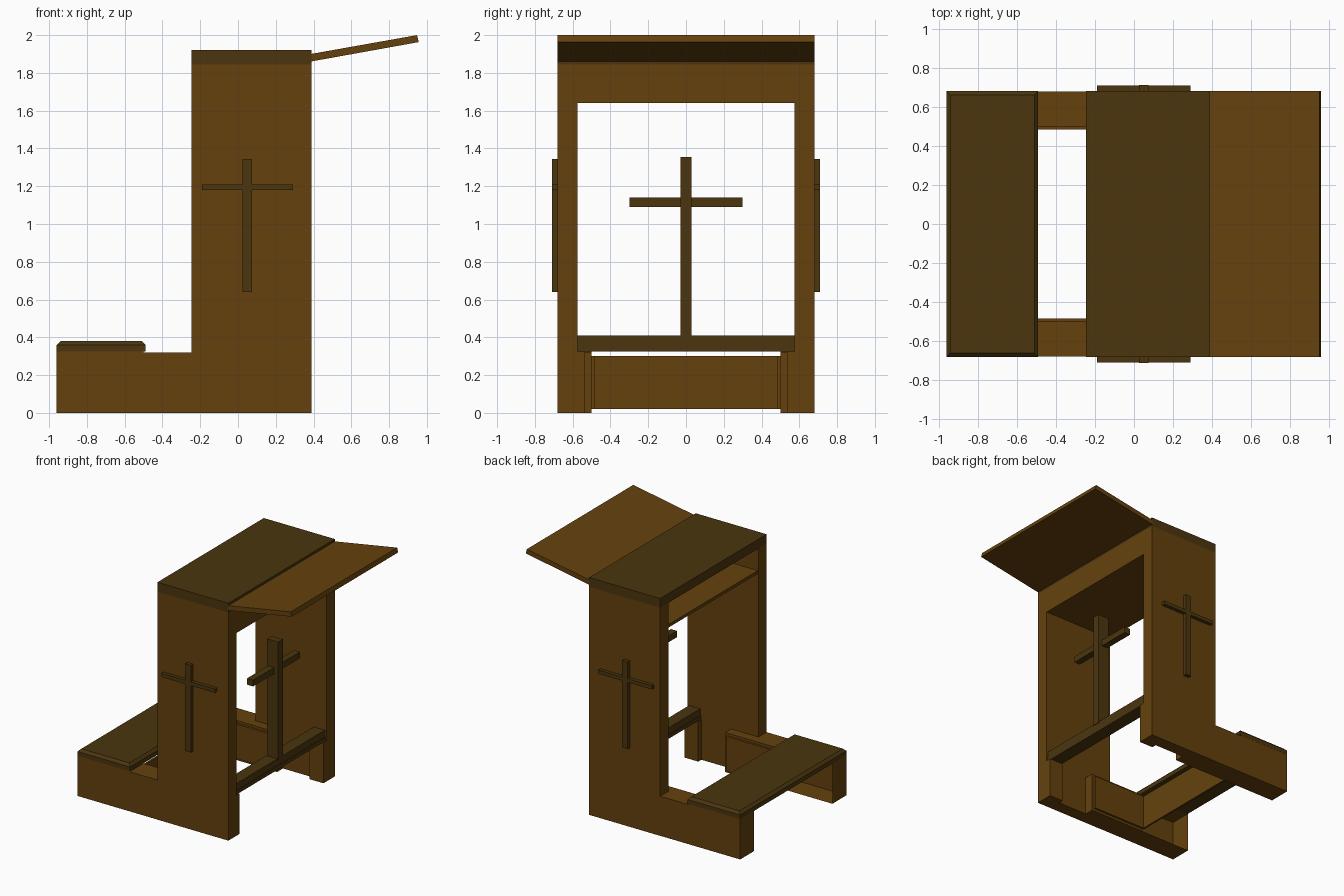
import bpy, bmesh, math

if "Cube" in bpy.data.objects:
    bpy.data.objects.remove(bpy.data.objects["Cube"])


def material(name, rgb):
    m = bpy.data.materials.new(name)
    m.diffuse_color = (*rgb, 1)
    m.use_nodes = True
    m.node_tree.nodes["Principled BSDF"].inputs["Base Color"].default_value = m.diffuse_color
    return m


OAK = material("oak brown", (0.128, 0.053, 0.004))
DARK = material("dark walnut", (0.07, 0.036, 0.0045))


def finish(name, bm, mat):
    mesh = bpy.data.meshes.new(name)
    bm.to_mesh(mesh)
    bm.free()
    mesh.materials.append(mat)
    ob = bpy.data.objects.new(name, mesh)
    bpy.context.collection.objects.link(ob)
    return ob


def box(name, x, y, z, mat, open_dirs=()):
    """Box from three ranges; faces pointing along open_dirs are left out."""
    bm = bmesh.new()
    bmesh.ops.create_cube(bm, size=1)
    for v in bm.verts:
        v.co = [r[0] if c < 0 else r[1] for c, r in zip(v.co, (x, y, z))]
    bm.normal_update()
    gone = [f for f in bm.faces
            if any(f.normal.dot(d) > 0.9 for d in map(vec, open_dirs))]
    bmesh.ops.delete(bm, geom=gone, context='FACES')
    return finish(name, bm, mat)


def vec(d):
    from mathutils import Vector
    return Vector(d)


def extrude_profile(name, pts, y0, y1, mat):
    """Prism from an x-z outline, running from y0 to y1."""
    bm = bmesh.new()
    f = bm.faces.new([bm.verts.new((x, y0, z)) for x, z in pts])
    ext = bmesh.ops.extrude_face_region(bm, geom=[f])
    for v in ext["geom"]:
        if isinstance(v, bmesh.types.BMVert):
            v.co.y = y1
    bmesh.ops.recalc_face_normals(bm, faces=bm.faces)
    return finish(name, bm, mat)


for s, side in ((-1, "front"), (1, "back")):
    def yr(a, b):
        return sorted((s * a, s * b))

    # upright side panel and low side rail
    box(side + "_upright", (-0.245, 0.39), yr(0.575, 0.68), (0, 1.845), OAK)
    box(side + "_rail", (-0.5, 0.0), yr(0.5, 0.679), (0, 0.32), OAK, [(-1, 0, 0)])
    # hollow rail end under the kneeler
    box(side + "_rail_end", (-0.96, -0.5), yr(0.5, 0.679), (0, 0.325), OAK,
        [(0, -s, 0), (1, 0, 0)])
    box(side + "_foot_block", (0.265, 0.39), yr(0.535, 0.58), (0, 0.325), OAK)
    box(side + "_rail_liner", (-0.5, -0.02), yr(0.483, 0.501), (0.02, 0.30), OAK)
    # cross on the outer face
    box(side + "_cross_post", (0.025, 0.075), yr(0.675, 0.71), (0.64, 1.345), DARK)
    box(side + "_cross_arm", (-0.19, 0.29), yr(0.675, 0.709), (1.18, 1.21), DARK)

# kneeler board with chamfered top edge, and the riser below it
kneeler = box("kneeler", (-0.96, -0.49), (-0.68, 0.68), (0.325, 0.38), DARK)
bm = bmesh.new()
bm.from_mesh(kneeler.data)
top = [e for e in bm.edges if all(v.co.z > 0.37 for v in e.verts)]
bmesh.ops.bevel(bm, geom=top, offset=0.02, segments=1, affect='EDGES')
bm.to_mesh(kneeler.data)
bm.free()
box("kneeler_riser", (-0.515, -0.5), (-0.5, 0.5), (0.02, 0.30), OAK)

# desk: top slab, shelf, fascia board
box("desk_top", (-0.245, 0.39), (-0.68, 0.68), (1.845, 1.92), DARK)
box("desk_shelf", (-0.24, 0.37), (-0.576, 0.576), (1.64, 1.665), OAK)
box("desk_fascia", (0.365, 0.39), (-0.576, 0.576), (1.64, 1.846), OAK)

# sloping book flap
extrude_profile("book_flap", [(0.385, 1.86), (0.957, 1.963), (0.948, 2.0), (0.385, 1.90)],
                -0.68, 0.68, OAK)

# stretcher bar and the standing cross
box("stretcher_base", (0.27, 0.38), (-0.576, 0.576), (0.325, 0.355), DARK)
box("stretcher", (0.275, 0.375), (-0.576, 0.576), (0.355, 0.41), DARK)
box("standing_cross_post", (0.28, 0.38), (-0.03, 0.03), (0.40, 1.355), DARK)
box("standing_cross_arm", (0.29, 0.345), (-0.30, 0.30), (1.09, 1.14), DARK)
